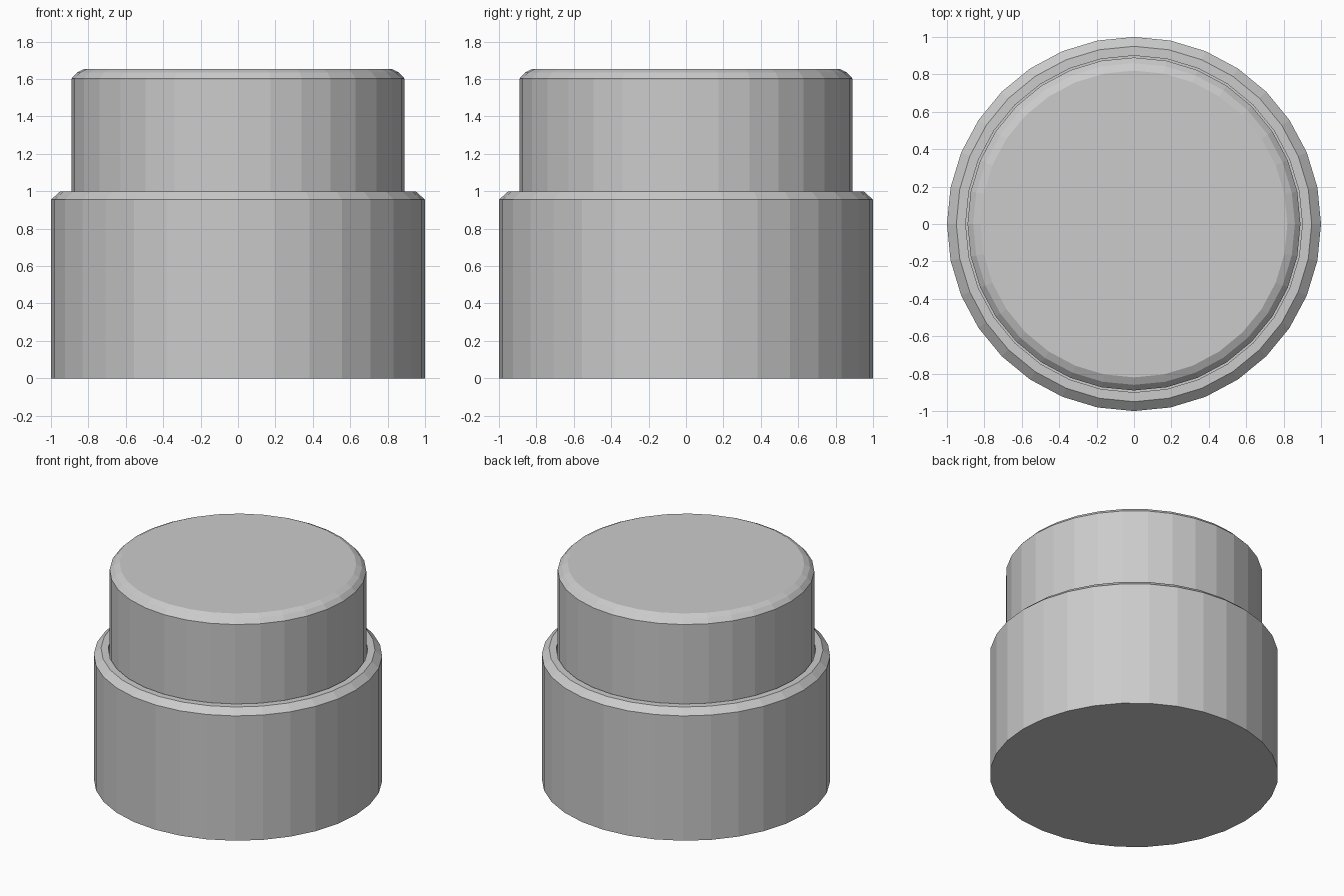
import bpy
import bmesh
from math import cos, sin, tau

SIDES = 32

cube = bpy.data.objects.get("Cube")
if cube:
    bpy.data.objects.remove(cube, do_unlink=True)

# Single flat grey
grey = bpy.data.materials.new("light_grey")
grey.use_nodes = True
colour = (0.6, 0.6, 0.6, 1)
grey.diffuse_color = colour
grey.node_tree.nodes["Principled BSDF"].inputs["Base Color"].default_value = colour


def lathe(name, profile):
    """Spin a (radius, height) profile into a closed, flat-faced solid."""
    bm = bmesh.new()
    rings = [[bm.verts.new((r * cos(tau * i / SIDES), r * sin(tau * i / SIDES), z))
              for i in range(SIDES)] for r, z in profile]
    for low, high in zip(rings, rings[1:]):
        for i in range(SIDES):
            j = (i + 1) % SIDES
            bm.faces.new((low[i], low[j], high[j], high[i]))
    bm.faces.new(rings[0][::-1])
    bm.faces.new(rings[-1])
    mesh = bpy.data.meshes.new(name)
    bm.to_mesh(mesh)
    bm.free()
    mesh.materials.append(grey)
    obj = bpy.data.objects.new(name, mesh)
    bpy.context.collection.objects.link(obj)
    return obj


# Housing: chamfered outer rim, with a round recess for the button
lathe("housing", [(1, 0), (1, 0.955), (0.95, 1), (0.9, 1), (0.9, 0.8)])

# Button: plunger with a rounded top edge, standing in the recess
lathe("button", [(0.89, 0.8), (0.89, 1.603), (0.86, 1.635), (0.82, 1.655)])
